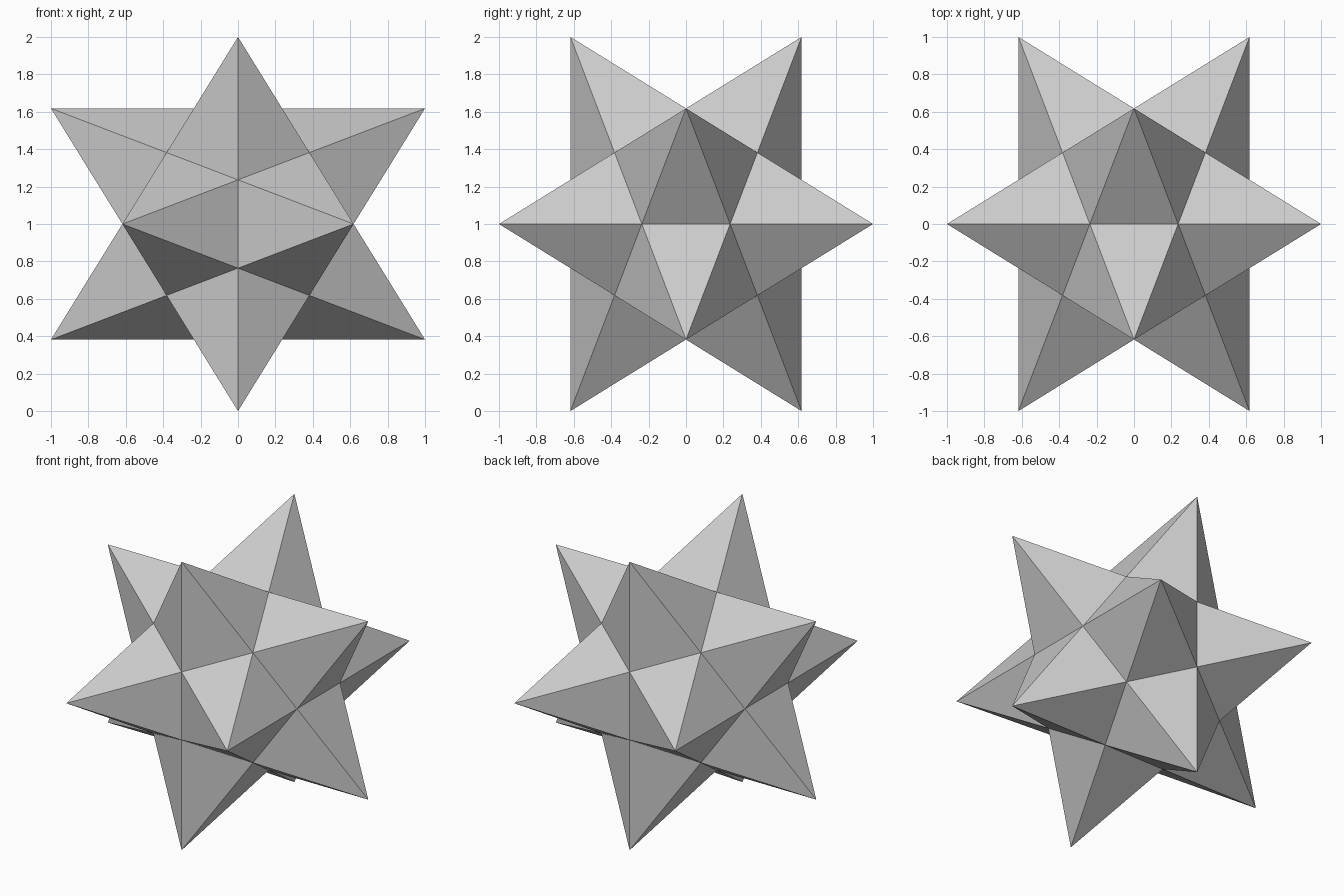
import bpy, bmesh, math
from itertools import product
from mathutils import Vector

if "Cube" in bpy.data.objects:
    bpy.data.objects.remove(bpy.data.objects["Cube"])

G = (math.sqrt(5) - 1) / 2          # 0.618
TIP = math.sqrt(1 + G * G)          # distance from centre to each spike tip

# Core dodecahedron: cube corners plus three cyclic rectangles
points = [Vector(s) * G**2 for s in product((-1, 1), repeat=3)]
for a, b in product((-1, 1), repeat=2):
    p = (a * G, b * G**3, 0)
    points += [Vector((p[-k], p[1 - k], p[2 - k])) for k in range(3)]

bm = bmesh.new()
for p in points:
    bm.verts.new(p)
bmesh.ops.convex_hull(bm, input=bm.verts[:])
bmesh.ops.dissolve_limit(bm, angle_limit=0.05, verts=bm.verts[:], edges=bm.edges[:])

# Raise a five-sided spike on every pentagon
for v in bmesh.ops.poke(bm, faces=bm.faces[:])["verts"]:
    v.co = v.co.normalized() * TIP

bmesh.ops.translate(bm, verts=bm.verts[:], vec=(0, 0, 1))
bmesh.ops.recalc_face_normals(bm, faces=bm.faces[:])

mesh = bpy.data.meshes.new("spiked_star")
bm.to_mesh(mesh)
bm.free()
star = bpy.data.objects.new("spiked_star", mesh)
bpy.context.collection.objects.link(star)
